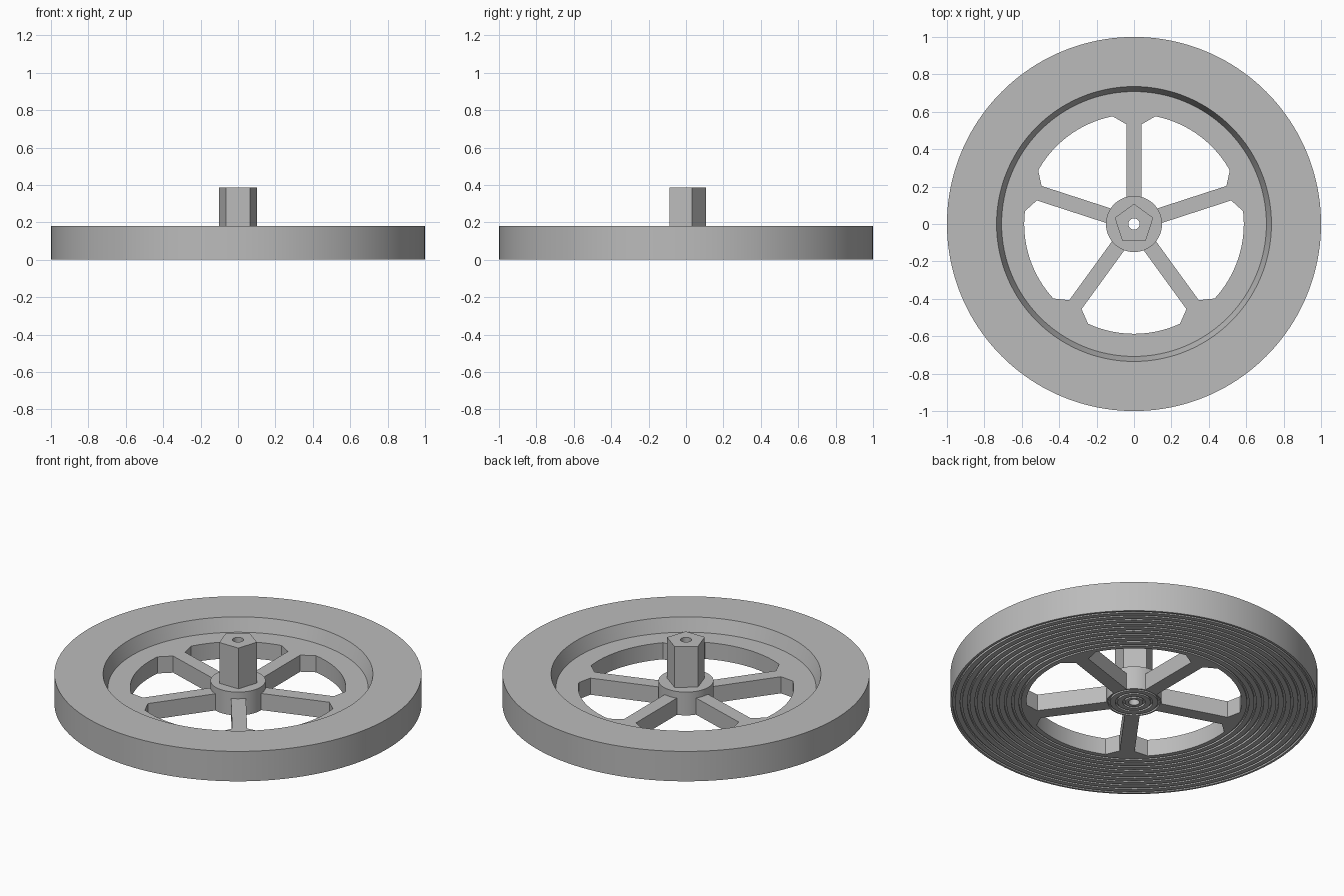
import bpy
import bmesh
from math import sin, cos, pi, radians

cube = bpy.data.objects.get("Cube")
if cube:
    bpy.data.objects.remove(cube)

SEG = 160                    # facets per turn
STEP = 2 * pi / SEG
WEB_R, WEB_Z = 0.587, 0.10   # window radius, web thickness
HUB_R, HUB_Z = 0.15, 0.14
BORE_R = 0.03

grey = bpy.data.materials.new("plain grey")
grey.use_nodes = True
grey.diffuse_color = (0.5, 0.5, 0.5, 1)
grey.node_tree.nodes["Principled BSDF"].inputs["Base Color"].default_value = (0.5, 0.5, 0.5, 1)


def finish(name, bm):
    bmesh.ops.recalc_face_normals(bm, faces=bm.faces[:])
    mesh = bpy.data.meshes.new(name)
    bm.to_mesh(mesh)
    bm.free()
    mesh.materials.append(grey)
    obj = bpy.data.objects.new(name, mesh)
    bpy.context.collection.objects.link(obj)
    bpy.ops.object.select_all(action='DESELECT')
    obj.select_set(True)
    bpy.context.view_layer.objects.active = obj
    bpy.ops.object.shade_smooth_by_angle(angle=radians(25))
    return obj


def circle(r, i):
    return r


def pentagon(r, i):
    """Radius of a five-sided outline with a corner facing +y; the bore stays round."""
    if r <= BORE_R:
        return r
    a = (i * STEP - pi / 2 + pi / 5) % (2 * pi / 5) - pi / 5
    # corners sit at a = 0, so measure from the middle of the nearest side
    return r * cos(pi / 5) / cos(pi / 5 - abs(a))


def lathe(name, profile, shape=circle):
    """Closed (radius, z) profile swept around z."""
    bm = bmesh.new()
    loops = []
    for i in range(SEG):
        a = i * STEP
        loops.append([bm.verts.new((shape(r, i) * cos(a), shape(r, i) * sin(a), z))
                      for r, z in profile])
    n = len(profile)
    for i in range(SEG):
        p, q = loops[i], loops[(i + 1) % SEG]
        for j in range(n):
            k = (j + 1) % n
            bm.faces.new((p[j], q[j], q[k], p[k]))
    return finish(name, bm)


def grooves(first, count, pitch=0.04, width=0.012, depth=0.012):
    """Profile points of concentric square grooves in the underside."""
    points = []
    for i in range(count):
        r = first + i * pitch
        points += [(r, 0), (r, depth), (r + width, depth), (r + width, 0)]
    return points


# Heavy rim with a tapered recess on top and grooves below
lathe("rim", [(WEB_R, 0)] + grooves(0.615, 10)
      + [(1, 0), (1, 0.18), (0.735, 0.18), (0.708, WEB_Z), (WEB_R, WEB_Z)])

# Round hub with a through bore
lathe("hub", [(BORE_R, 0)] + grooves(0.05, 3) + [(HUB_R, 0), (HUB_R, HUB_Z), (BORE_R, HUB_Z)])

# Five-sided shaft standing on the hub
lathe("drive_shaft", [(BORE_R, HUB_Z), (0.108, HUB_Z), (0.108, 0.385), (BORE_R, 0.385)], pentagon)

# Five spokes with flared outer ends that fit the rim and hub facets
half = HUB_R * sin(7 * STEP)
outline = [(HUB_R * sin(i * STEP), HUB_R * cos(i * STEP)) for i in range(-7, 8)]
outline.append((half, 0.533))
outline += [(WEB_R * sin(i * STEP), WEB_R * cos(i * STEP)) for i in range(5, -6, -1)]
outline.append((-half, 0.533))
for s in range(5):
    turn = s * 2 * pi / 5
    c, d = cos(turn), sin(turn)
    bm = bmesh.new()
    base = bm.faces.new([bm.verts.new((x * c - y * d, x * d + y * c, 0)) for x, y in outline])
    out = bmesh.ops.extrude_face_region(bm, geom=[base], use_keep_orig=True)
    for v in out["geom"]:
        if isinstance(v, bmesh.types.BMVert):
            v.co.z = WEB_Z
    finish(f"spoke_{s + 1}", bm)
